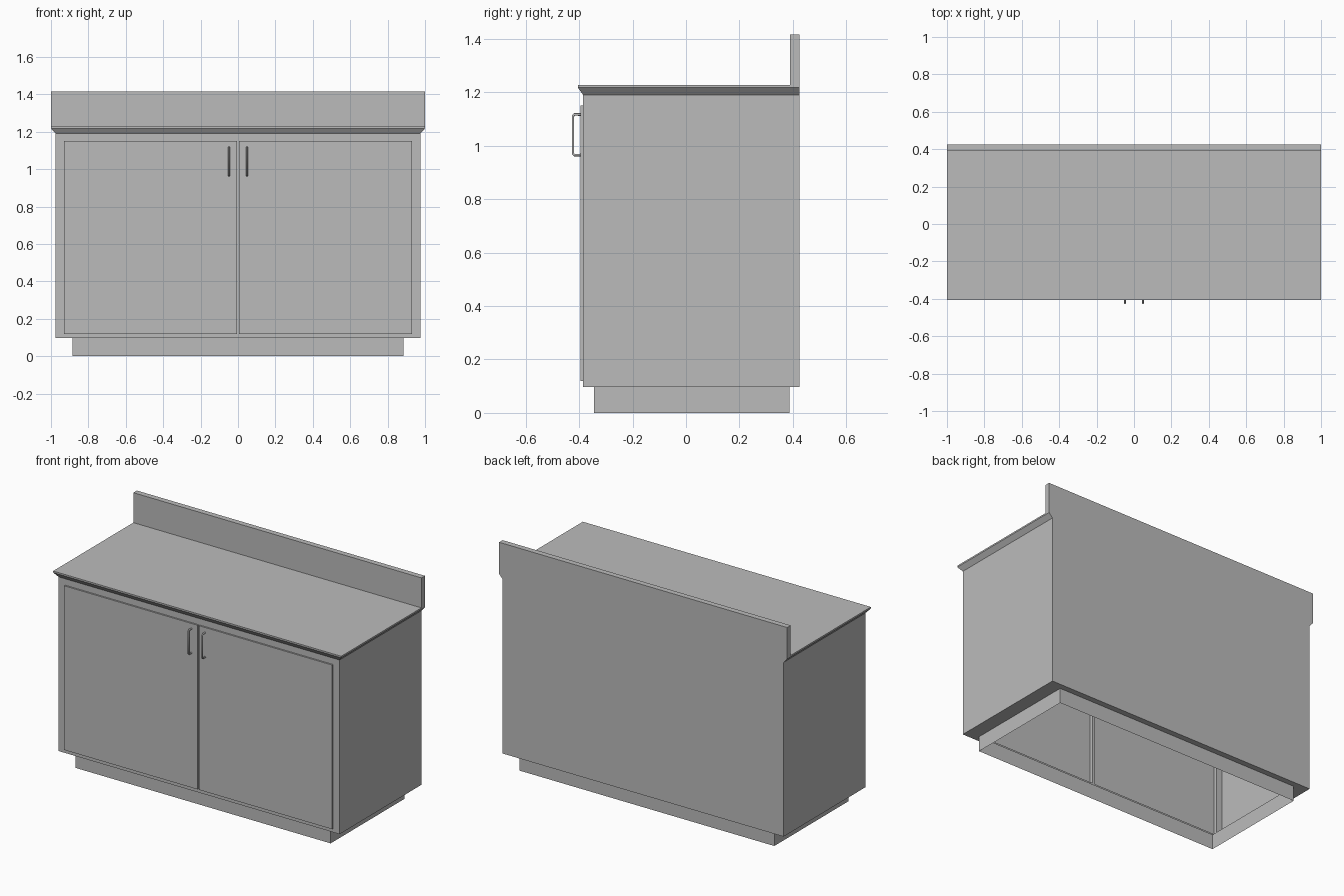
import bpy
import bmesh
from mathutils import Vector

cube = bpy.data.objects.get("Cube")
if cube:
    bpy.data.objects.remove(cube, do_unlink=True)

# Single grey finish
grey = bpy.data.materials.new("grey")
grey.use_nodes = True
COLOR = (0.5, 0.5, 0.5, 1)
grey.diffuse_color = COLOR
grey.node_tree.nodes["Principled BSDF"].inputs["Base Color"].default_value = COLOR

# Main dimensions
HALF_BODY, HALF_TOP = 0.975, 1.0
FRONT, BACK = -0.385, 0.425
BASE_Z, BODY_TOP, COUNTER_Z = 0.097, 1.19, 1.228
DOOR_EDGE, DOOR_LOW, DOOR_HIGH = 0.93, 0.12, 1.15


def finish(name, bm):
    mesh = bpy.data.meshes.new(name)
    bm.to_mesh(mesh)
    bm.free()
    obj = bpy.data.objects.new(name, mesh)
    mesh.materials.append(grey)
    bpy.context.collection.objects.link(obj)
    return obj


def add_box(bm, low, high):
    low, high = Vector(low), Vector(high)
    verts = bmesh.ops.create_cube(bm, size=1)["verts"]
    for v in verts:
        v.co = (low + high) / 2 + v.co * (high - low)
    return verts


def box(name, low, high):
    bm = bmesh.new()
    add_box(bm, low, high)
    return finish(name, bm)


def ring(bm, half, front, back, z):
    return [bm.verts.new((x, y, z)) for x, y in
            ((-half, front), (half, front), (half, back), (-half, back))]


def bridge(bm, a, b, sides=range(4)):
    for i in sides:
        j = (i + 1) % 4
        bm.faces.new((a[i], a[j], b[j], b[i]))


# Hollow toe kick, underside ledge, and side and back panels
bm = bmesh.new()
floor = ring(bm, 0.885, -0.345, 0.388, 0)
kick_top = ring(bm, 0.885, -0.345, 0.388, BASE_Z)
body_low = ring(bm, HALF_BODY, FRONT, BACK, BASE_Z)
body_high = ring(bm, HALF_BODY, FRONT, BACK, BODY_TOP)
bridge(bm, floor, kick_top)
bridge(bm, kick_top, body_low)
bridge(bm, body_low, body_high, (1, 2, 3))
finish("cabinet_body", bm)

# Front frame: three stiles and two rails
bm = bmesh.new()
for x0, x1, z0, z1 in (
        (-HALF_BODY, -DOOR_EDGE, BASE_Z, BODY_TOP),
        (DOOR_EDGE, HALF_BODY, BASE_Z, BODY_TOP),
        (-0.01, 0.01, DOOR_LOW, DOOR_HIGH),
        (-DOOR_EDGE, DOOR_EDGE, BASE_Z, DOOR_LOW),
        (-DOOR_EDGE, DOOR_EDGE, DOOR_HIGH, BODY_TOP)):
    add_box(bm, (x0, FRONT, z0), (x1, FRONT + 0.02, z1))
finish("front_frame", bm)

# Countertop with a bevelled lower edge on the front and sides
bm = bmesh.new()
under = ring(bm, HALF_BODY, FRONT, BACK, BODY_TOP)
lip = ring(bm, HALF_TOP, -0.405, BACK, 1.218)
top = ring(bm, HALF_TOP, -0.405, BACK, COUNTER_Z)
bridge(bm, under, lip)
bridge(bm, lip, top)
bm.faces.new(under[::-1])
bm.faces.new(top)
finish("countertop", bm)

box("backsplash", (-HALF_TOP, 0.39, COUNTER_Z), (HALF_TOP, BACK, 1.416))

# Doors and their bent bar handles
for side, name in ((-1, "right"), (1, "left")):
    xs = sorted((side * 0.005, side * DOOR_EDGE))
    box(name + "_door", (xs[0], FRONT - 0.01, DOOR_LOW),
        (xs[1], FRONT, DOOR_HIGH))

    curve = bpy.data.curves.new(name + "_handle", "CURVE")
    curve.dimensions = "3D"
    curve.bevel_depth = 0.005
    curve.bevel_resolution = 2
    curve.use_fill_caps = True
    spline = curve.splines.new("POLY")
    path = ((-0.393, 0.965), (-0.418, 0.965), (-0.423, 0.97),
            (-0.423, 1.112), (-0.418, 1.117), (-0.393, 1.117))
    spline.points.add(len(path) - 1)
    for point, (y, z) in zip(spline.points, path):
        point.co = (side * 0.048, y, z, 1)
    curve.materials.append(grey)
    handle = bpy.data.objects.new(name + "_handle", curve)
    bpy.context.collection.objects.link(handle)
